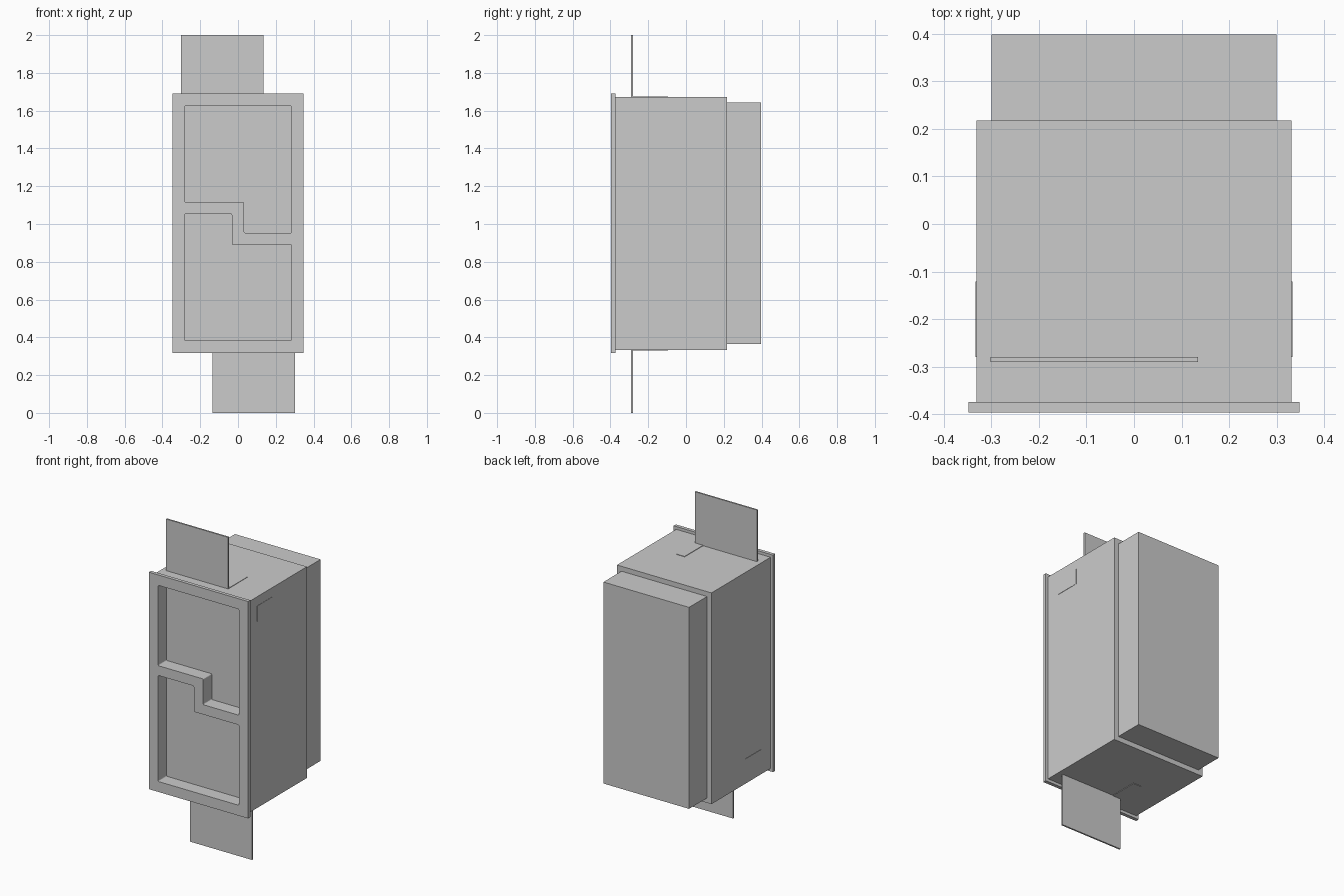
import bpy, bmesh
from mathutils import Vector

if "Cube" in bpy.data.objects:
    bpy.data.objects.remove(bpy.data.objects["Cube"])


def box(name, x, y, z):
    """Box from (min, max) ranges."""
    bm = bmesh.new()
    bmesh.ops.create_cube(bm, size=1)
    for v in bm.verts:
        v.co = Vector([(r[0] + r[1]) / 2 + c * (r[1] - r[0]) for r, c in zip((x, y, z), v.co)])
    return finish(name, bm)


def prism(name, profile, y0, y1, radius):
    """Extrude an x-z profile along y and round its corners."""
    bm = bmesh.new()
    face = bm.faces.new([bm.verts.new((x, y0, z)) for x, z in profile])
    ext = bmesh.ops.extrude_face_region(bm, geom=[face])
    for v in ext["geom"]:
        if isinstance(v, bmesh.types.BMVert):
            v.co.y = y1
    edges = [e for e in bm.edges if abs(e.verts[0].co.y - e.verts[1].co.y) > 1e-4]
    bmesh.ops.bevel(bm, geom=edges, offset=radius, segments=3, profile=0.5, affect='EDGES')
    bmesh.ops.recalc_face_normals(bm, faces=bm.faces)
    return finish(name, bm)


def finish(name, bm):
    me = bpy.data.meshes.new(name)
    bm.to_mesh(me)
    bm.free()
    ob = bpy.data.objects.new(name, me)
    bpy.context.collection.objects.link(ob)
    return ob


MID = 1.0035  # height of the half-turn symmetry axis

# Housing: front flange, main body, smaller rear section
flange = box("front_flange", (-0.348, 0.348), (-0.396, -0.374), (0.316, 1.691))
body = box("main_body", (-0.331, 0.331), (-0.374, 0.218), (0.334, 1.673))
box("rear_section", (-0.30, 0.30), (0.218, 0.398), (0.365, 1.642))

# Two interlocking L-shaped recesses, the lower a half turn of the upper
upper = [(-0.283, 1.625), (0.283, 1.625), (0.283, 0.953),
         (0.033, 0.953), (0.033, 1.116), (-0.283, 1.116)]
lower = [(-x, 2 * MID - z) for x, z in upper]
for label, profile in (("upper", upper), ("lower", lower)):
    cutter = prism(label + "_recess_cutter", profile, -0.45, -0.31, 0.006)
    cutter.hide_render = True
    cutter.display_type = 'WIRE'
    for ob in (flange, body):
        mod = ob.modifiers.new(label + "_recess", 'BOOLEAN')
        mod.operation = 'DIFFERENCE'
        mod.solver = 'EXACT'
        mod.object = cutter

# Mounting tabs, foot strips and side strips, repeated by a half turn
parts = [("mounting_tab", (-0.302, 0.134), (-0.29, -0.28), (1.673, 2.0)),
         ("tab_foot", (0.076, 0.134), (-0.282, -0.095), (1.671, 1.676)),
         ("side_strip", (0.329, 0.333), (-0.28, -0.121), (1.515, 1.615))]
for name, x, y, z in parts:
    box("upper_" + name, x, y, z)
    z_low = (max(0, 2 * MID - z[1]), 2 * MID - z[0])
    if name == "mounting_tab":
        z_low = (0, z_low[1])
    box("lower_" + name, (-x[1], -x[0]), y, z_low)

# Apply the cuts and remove the cutters
deps = bpy.context.evaluated_depsgraph_get()
deps.update()
for ob in (flange, body):
    mesh = bpy.data.meshes.new_from_object(ob.evaluated_get(deps))
    ob.modifiers.clear()
    ob.data = mesh
for ob in [o for o in bpy.data.objects if o.name.endswith("cutter")]:
    bpy.data.objects.remove(ob)
